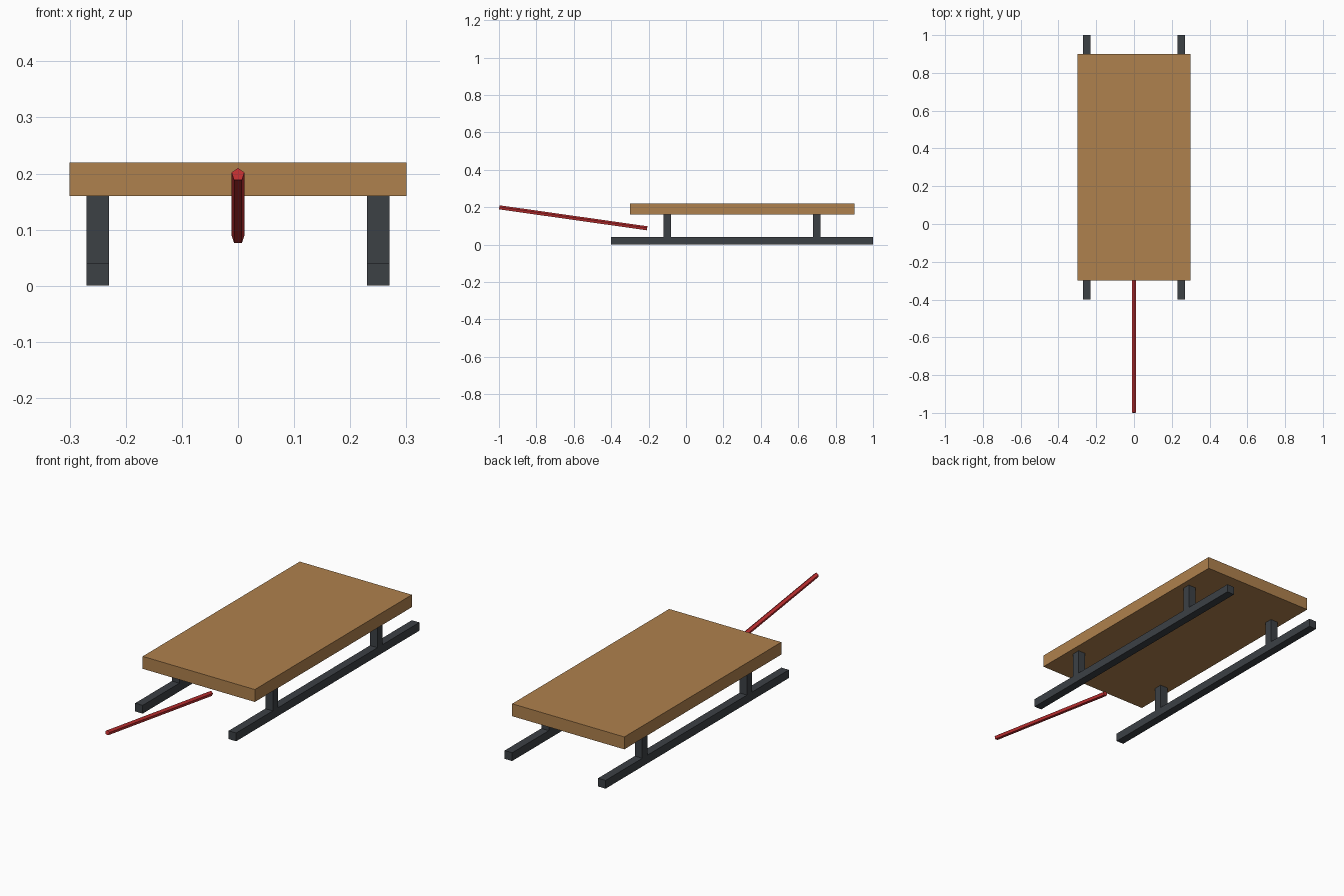
import bpy
import bmesh
import math
from mathutils import Vector

# Remove only the default cube
default = bpy.data.objects.get("Cube")
if default:
    bpy.data.objects.remove(default, do_unlink=True)


def make_material(name, rgb):
    mat = bpy.data.materials.new(name)
    mat.use_nodes = True
    colour = (*rgb, 1.0)
    mat.diffuse_color = colour
    mat.node_tree.nodes["Principled BSDF"].inputs["Base Color"].default_value = colour
    return mat


def add_object(name, bm, mat):
    bmesh.ops.recalc_face_normals(bm, faces=bm.faces)
    mesh = bpy.data.meshes.new(name)
    bm.to_mesh(mesh)
    bm.free()
    mesh.materials.append(mat)
    obj = bpy.data.objects.new(name, mesh)
    bpy.context.collection.objects.link(obj)
    return obj


def box(name, low, high, mat):
    low, high = Vector(low), Vector(high)
    bm = bmesh.new()
    bmesh.ops.create_cube(bm, size=1)
    bmesh.ops.scale(bm, vec=high - low, verts=bm.verts)
    bmesh.ops.translate(bm, vec=(low + high) / 2, verts=bm.verts)
    return add_object(name, bm, mat)


def rod(name, start, end, radius, sides, mat):
    # Prism between two points, with one corner pointing up
    start, end = Vector(start), Vector(end)
    axis = (end - start).normalized()
    side = axis.cross(Vector((0, 0, 1))).normalized()
    up = side.cross(axis)
    bm = bmesh.new()
    ring = []
    for i in range(sides):
        a = math.tau * i / sides
        ring.append(bm.verts.new(start + radius * (side * math.sin(a) + up * math.cos(a))))
    cap = bm.faces.new(ring)
    result = bmesh.ops.extrude_face_region(bm, geom=[cap], use_keep_orig=True)
    moved = [v for v in result["geom"] if isinstance(v, bmesh.types.BMVert)]
    bmesh.ops.translate(bm, vec=end - start, verts=moved)
    return add_object(name, bm, mat)


wood = make_material("warm wood", (0.43, 0.22, 0.075))
metal = make_material("dark metal", (0.045, 0.052, 0.060))
red = make_material("red rope", (0.56, 0.03, 0.032))

# Flat seat board
box("deck", (-0.3, -0.3, 0.16), (0.3, 0.9, 0.22), wood)

# Runners with their posts, one set per side
for label, x in (("left", 0.25), ("right", -0.25)):
    box(label + "_runner", (x - 0.02, -0.4, 0), (x + 0.02, 1, 0.04), metal)
    for place, y in (("front", -0.1), ("back", 0.7)):
        box(f"{label}_{place}_post", (x - 0.02, y - 0.02, 0.04),
            (x + 0.02, y + 0.02, 0.16), metal)

# Pull rope rising towards the front
rod("pull_rope", (0, -0.9985, 0.198), (0, -0.208, 0.086), 0.012, 5, red)
